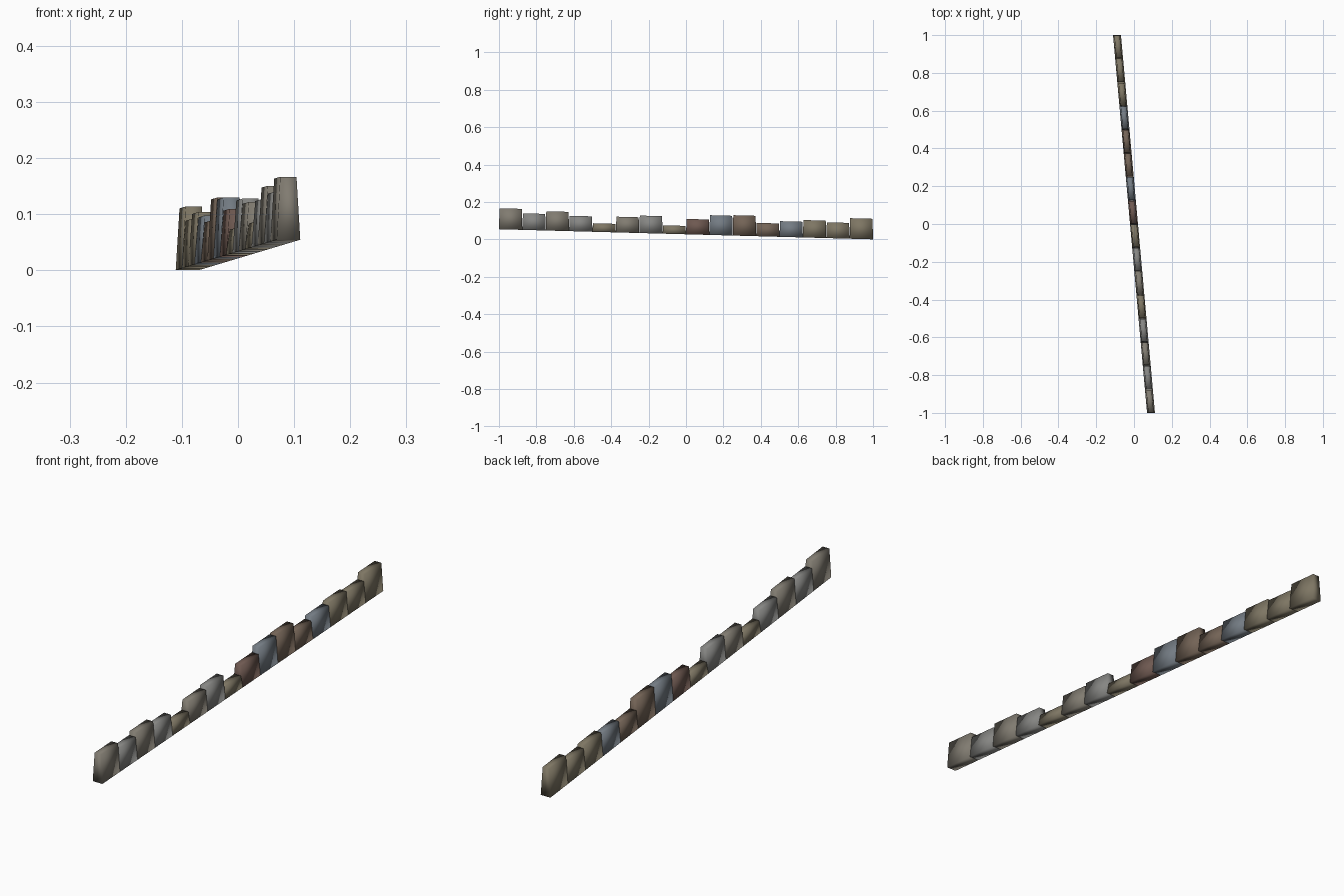
import bpy, bmesh

if "Cube" in bpy.data.objects:
    bpy.data.objects.remove(bpy.data.objects["Cube"])

# Top height and tint of each stone, running from front (-y) to back (+y)
WARM, GREY, BLUE, RED, BROWN, SAND = "warm", "grey", "blue", "red", "brown", "sand"
TINTS = {
    WARM: (0.50, 0.48, 0.44), GREY: (0.52, 0.52, 0.51), BLUE: (0.45, 0.48, 0.51),
    RED: (0.43, 0.35, 0.32), BROWN: (0.45, 0.39, 0.34), SAND: (0.49, 0.46, 0.39),
}
STONES = [
    (0.165, WARM), (0.138, GREY), (0.149, WARM), (0.125, GREY),
    (0.085, SAND), (0.120, WARM), (0.126, GREY), (0.074, SAND),
    (0.108, RED), (0.128, BLUE), (0.128, BROWN), (0.087, BROWN),
    (0.096, BLUE), (0.102, SAND), (0.090, SAND), (0.112, SAND),
]

mats = {}
for name, rgb in TINTS.items():
    m = bpy.data.materials.new(name + "_stone")
    m.diffuse_color = (*[c ** 2.2 for c in rgb], 1)
    m.use_nodes = True
    m.node_tree.nodes["Principled BSDF"].inputs["Base Color"].default_value = m.diffuse_color
    mats[name] = m


def stone(i, top, tint):
    """Tapered block following the slanted, sloping line of the kerb."""
    step = 2 / len(STONES)
    yc = -1 + (i + 0.5) * step
    bm = bmesh.new()
    bmesh.ops.create_cube(bm, size=2)
    for v in bm.verts:
        sx, sy, sz = v.co
        y = yc + sy * (step / 2 - (0.003 if sz > 0 else 0))
        half = 0.0145 if sz > 0 else 0.021
        x = -0.09 * y + sx * half
        slope = -0.027 * y
        z = top - 0.027 * (y - yc) if sz > 0 else 0.0275 + slope
        v.co = (x, y, z)
    for f in bm.faces:
        f.smooth = True
    me = bpy.data.meshes.new("kerb_stone")
    bm.to_mesh(me)
    bm.free()
    me.materials.append(mats[tint])
    ob = bpy.data.objects.new(f"kerb_stone_{i + 1:02d}", me)
    bpy.context.collection.objects.link(ob)


# Row of stones
for i, (top, tint) in enumerate(STONES):
    stone(i, top, tint)
